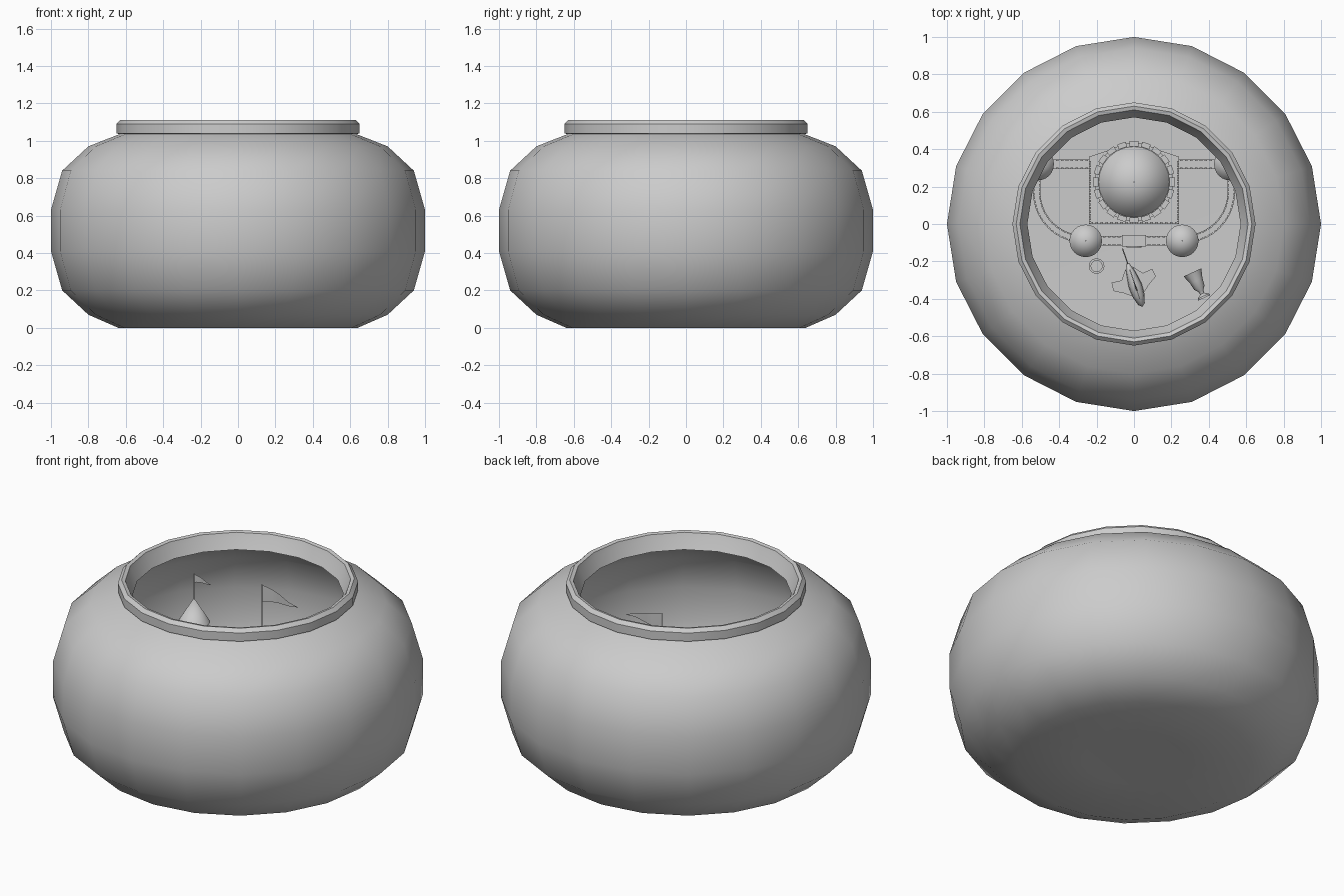
import bpy, bmesh
from math import pi, sin, cos, atan2, hypot
from mathutils import Vector, Matrix

if "Cube" in bpy.data.objects:
    bpy.data.objects.remove(bpy.data.objects["Cube"])

SAND = 0.14


def finish(name, bm, angle=40):
    bmesh.ops.recalc_face_normals(bm, faces=bm.faces)
    me = bpy.data.meshes.new(name)
    bm.to_mesh(me)
    bm.free()
    ob = bpy.data.objects.new(name, me)
    bpy.context.collection.objects.link(ob)
    if angle:
        bpy.ops.object.select_all(action='DESELECT')
        ob.select_set(True)
        bpy.context.view_layer.objects.active = ob
        bpy.ops.object.shade_smooth_by_angle(angle=angle * pi / 180)
    return ob


def lathe(bm, profile, n, mat=Matrix()):
    # revolve (radius, z) points; radius 0 becomes a pole
    rings = []
    for r, z in profile:
        count = 1 if r == 0 else n
        rings.append([bm.verts.new(mat @ Vector((r * cos(2 * pi * i / n), r * sin(2 * pi * i / n), z)))
                      for i in range(count)])
    for a, b in zip(rings, rings[1:]):
        for i in range(n):
            j = (i + 1) % n
            vs = [a[i % len(a)], a[j % len(a)], b[j % len(b)], b[i % len(b)]]
            bm.faces.new(list(dict.fromkeys(vs)))


def box(bm, c, size, turn=0):
    m = Matrix.Translation(c) @ Matrix.Rotation(turn, 4, 'Z') @ Matrix.Diagonal((*size, 1))
    bmesh.ops.create_cube(bm, size=1, matrix=m)


def prism(bm, pts, offset):
    off = Vector(offset)
    a = [bm.verts.new(Vector(p) - off / 2) for p in pts]
    b = [bm.verts.new(Vector(p) + off / 2) for p in pts]
    bm.faces.new(a)
    bm.faces.new(b[::-1])
    for i in range(len(a)):
        j = (i + 1) % len(a)
        bm.faces.new([a[i], b[i], b[j], a[j]])


def wall(name, path, z, width=0.05, step=0.026):
    # wall along a path, with small merlons on both edges
    bm = bmesh.new()
    sides = []
    for k, p in enumerate(path):
        a, b = path[max(k - 1, 0)], path[min(k + 1, len(path) - 1)]
        d = Vector((b[0] - a[0], b[1] - a[1])).normalized() * width / 2
        sides.append([bm.verts.new((p[0] + s * -d.y, p[1] + s * d.x, h))
                      for s, h in ((1, SAND), (1, z), (-1, z), (-1, SAND))])
    for a, b in zip(sides, sides[1:]):
        for i in range(4):
            bm.faces.new([a[i], a[(i + 1) % 4], b[(i + 1) % 4], b[i]])
    bm.faces.new(sides[0])
    bm.faces.new(sides[-1][::-1])
    for (x0, y0), (x1, y1) in zip(path, path[1:]):
        length, t = hypot(x1 - x0, y1 - y0), atan2(y1 - y0, x1 - x0)
        n = max(1, round(length / step))
        for i in range(n):
            f = (i + 0.5) / n
            for s in (-1, 1):
                o = s * (width / 2 - 0.004)
                box(bm, (x0 + (x1 - x0) * f - o * sin(t), y0 + (y1 - y0) * f + o * cos(t), z + 0.009),
                    (0.014, 0.008, 0.018), t)
    finish(name, bm, 0)


def flag(name, x, y, z0, z1, length):
    bm = bmesh.new()
    lathe(bm, [(0.003, z0 - 0.02), (0.003, z1), (0, z1 + 0.004)], 6, Matrix.Translation((x, y, 0)))
    n, h = 8, length * 0.42
    rows = []
    for i in range(n + 1):
        f = i / n
        wy = y + 0.06 * length * sin(f * 2 * pi) * f
        top = z1 - h * 0.7 * f ** 1.3
        rows.append([bm.verts.new((x + length * f, wy, t)) for t in (top, top - h * (1 - f) - 0.001)])
    for a, b in zip(rows, rows[1:]):
        bm.faces.new([a[0], a[1], b[1], b[0]])
    finish(name, bm)


def tower(name, x, y, r, base, apex, pole, length, merlons=0):
    bm = bmesh.new()
    at = Matrix.Translation((x, y, 0))
    shaft = r * (0.98 if merlons else 0.8)
    lathe(bm, [(0, SAND), (shaft, SAND), (shaft, base), (0, base)], 24, at)
    for i in range(merlons):
        a = 2 * pi * i / merlons
        q = r * 0.95
        box(bm, (x + q * cos(a), y + q * sin(a), base + 0.015), (r * 0.13, r * 0.22, 0.04), a)
    finish(name, bm)
    bm = bmesh.new()
    rr = r * 0.88 if merlons else r
    lathe(bm, [(0, base), (rr, base), (0, apex)], 24, at)
    finish(name + "_roof", bm)
    flag(name + "_flag", x, y, apex, pole, length)


# glass bowl: outer skin, rim and inner skin in one profile
bm = bmesh.new()
lathe(bm, [(0, 0.012), (0.28, 0.01), (0.64, 0), (0.80, 0.07), (0.94, 0.20), (1, 0.41), (1, 0.63),
           (0.94, 0.84), (0.80, 0.97), (0.635, 1.035), (0.65, 1.04), (0.65, 1.09), (0.63, 1.11),
           (0.61, 1.105), (0.60, 1.08), (0.57, 1.02), (0.765, 0.935), (0.90, 0.815), (0.95, 0.62),
           (0.95, 0.42), (0.90, 0.225), (0.78, 0.11), (0.64, 0.05), (0, 0.05)], 20)
finish("bowl", bm)

# sand bed
bm = bmesh.new()
lathe(bm, [(0, SAND), (0.6, SAND), (0.815, SAND + 0.005)], 20)
finish("sand", bm)

# castle keep with central tower
bm = bmesh.new()
prism(bm, [(-0.24, 0, 0.25), (0.24, 0, 0.25), (0.24, 0.36, 0.25), (0.12, 0.40, 0.25),
           (-0.12, 0.40, 0.25), (-0.24, 0.36, 0.25)], (0, 0, 0.22))
for i in range(18):
    f = (i + 0.5) / 18
    box(bm, (-0.24 + 0.48 * f, 0.005, 0.37), (0.014, 0.01, 0.02))
    for s in (-1, 1):
        box(bm, (s * 0.235, 0.34 * f, 0.37), (0.01, 0.012, 0.02))
finish("keep", bm, 0)
tower("central_tower", 0, 0.225, 0.215, 0.45, 0.74, 0.99, 0.24, 20)

# four corner towers and the walls joining them
for s, side in ((-1, "left"), (1, "right")):
    tower(side + "_back_tower", s * 0.515, 0.32, 0.087, 0.595, 0.737, 0.88, 0.115)
    tower(side + "_front_tower", s * 0.258, -0.09, 0.087, 0.42, 0.56, 0.70, 0.10)
    wall(side + "_back_wall", [(s * 0.24, 0.32), (s * 0.45, 0.32)], 0.30)
    arc = [(s * 0.52, 0.27)] + [(s * (0.27 + 0.25 * cos(a)), 0.17 - 0.25 * sin(a))
                                for a in [i * pi / 20 for i in range(10)]]
    wall(side + "_curved_wall", arc, 0.30, 0.04)
wall("front_wall", [(-0.2, -0.09), (0.2, -0.09)], 0.30)

# gatehouse with arched door
bm = bmesh.new()
box(bm, (0, -0.09, 0.24), (0.13, 0.06, 0.2))
arch = [(-0.04, -0.12, SAND), (0.04, -0.12, SAND)]
arch += [(0.04 * cos(i * pi / 8), -0.12, 0.22 + 0.04 * sin(i * pi / 8)) for i in range(9)]
prism(bm, arch, (0, 0.01, 0))
finish("gatehouse", bm, 0)

# fish: slim body, upright tail and back fin, spread side fins
fish = Matrix.Translation((0, -0.31, 0.45)) @ Matrix.Rotation(0.33, 4, 'Z')
bm = bmesh.new()
lathe(bm, [(0, -0.14), (0.018, -0.125), (0.032, -0.08), (0.036, -0.02), (0.025, 0.05), (0.01, 0.10), (0, 0.11)],
      12, Matrix.Diagonal((1, 1, 1.5, 1)) @ Matrix.Rotation(-pi / 2, 4, 'X'))
prism(bm, [(0, 0.09, 0), (0, 0.19, 0.08), (0, 0.155, 0), (0, 0.19, -0.08)], (0.006, 0, 0))
prism(bm, [(0, -0.06, 0.04), (0, 0.0, 0.11), (0, 0.07, 0.08), (0, 0.06, 0.02)], (0.006, 0, 0))
for s in (-1, 1):
    prism(bm, [(s * 0.02, -0.08, 0), (s * 0.07, -0.04, -0.01), (s * 0.12, -0.01, -0.03),
               (s * 0.115, 0.035, -0.03), (s * 0.06, 0.03, -0.01), (s * 0.02, 0.08, 0)], (0, 0, 0.006))
bm.transform(fish)
finish("fish", bm)

# goblet lying on the sand
bm = bmesh.new()
lathe(bm, [(0, 0), (0.035, 0), (0.033, 0.01), (0.012, 0.025), (0.014, 0.04), (0.03, 0.06), (0.036, 0.10),
           (0.052, 0.15), (0.046, 0.15), (0.028, 0.09), (0, 0.07)], 12,
      Matrix.Translation((0.375, -0.395, SAND + 0.04)) @ Matrix.Rotation(0.43, 4, 'Z')
      @ Matrix.Rotation(-pi / 2, 4, 'X'))
finish("goblet", bm)

# small open pot
bm = bmesh.new()
lathe(bm, [(0, SAND), (0.034, SAND), (0.042, SAND + 0.04), (0.042, SAND + 0.08), (0.030, SAND + 0.08),
           (0.030, SAND + 0.02), (0, SAND + 0.02)], 12, Matrix.Translation((-0.2, -0.225, 0)))
finish("pot", bm)
